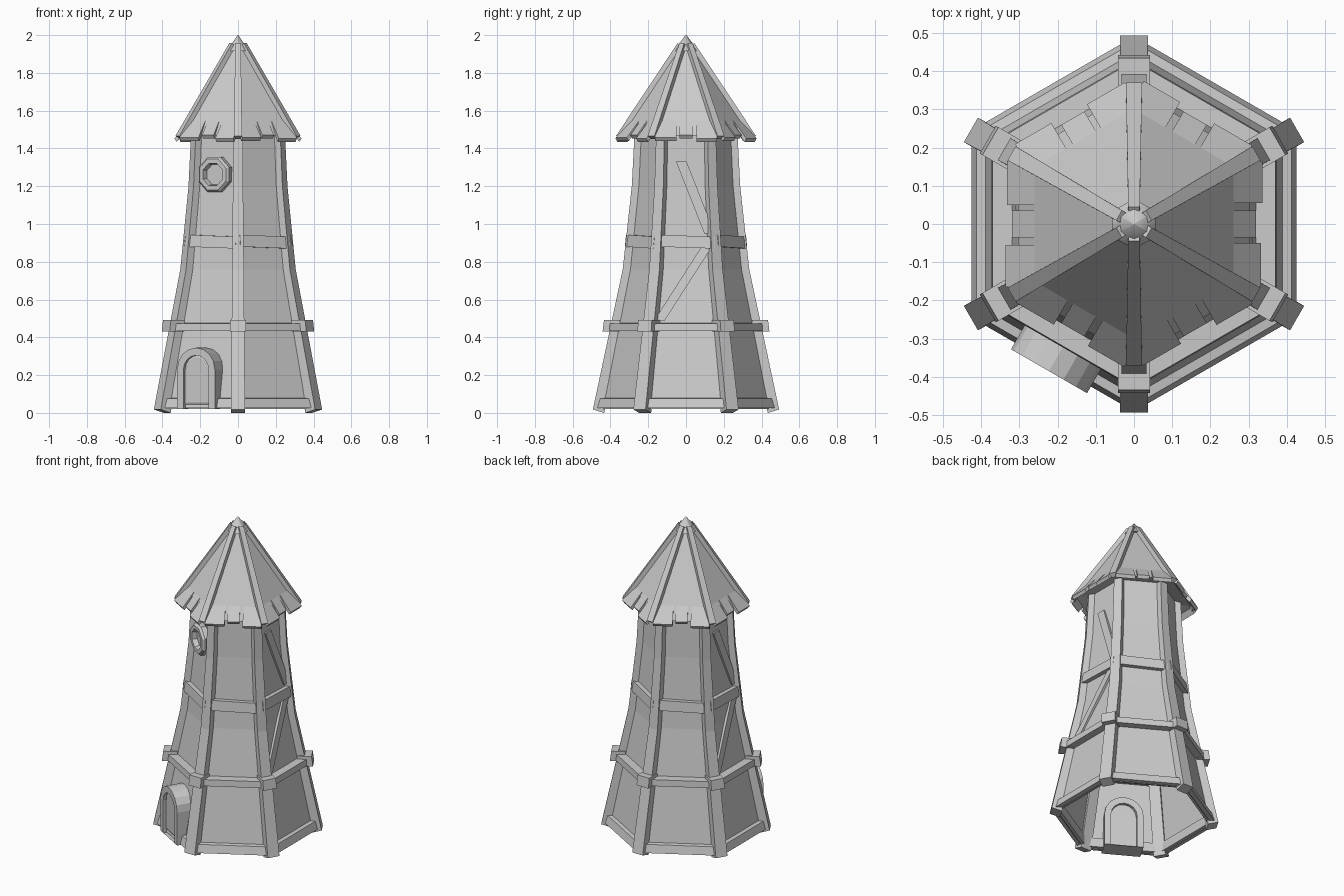
import bpy, bmesh
from math import sin, cos, pi, radians

if "Cube" in bpy.data.objects:
    bpy.data.objects.remove(bpy.data.objects["Cube"])

FACES = [60 * k for k in range(6)]          # wall directions
CORNERS = [30 + 60 * k for k in range(6)]   # corner directions
DOOR_SIDE = 240


def loft(name, ang, loops, caps=True, closed=False, smooth=False):
    """Skin loops of (sideways, outward, up) points, seen from direction ang."""
    c, s = cos(radians(ang)), sin(radians(ang))
    bm = bmesh.new()
    rows = [[bm.verts.new((c * n - s * t, s * n + c * t, z)) for t, n, z in lp] for lp in loops]
    pairs = list(zip(rows, rows[1:]))
    if closed:
        pairs.append((rows[-1], rows[0]))
    for a, b in pairs:
        m = len(a)
        for i in range(m):
            j = (i + 1) % m
            bm.faces.new((a[i], a[j], b[j], b[i]))
    if caps and not closed:
        bm.faces.new(rows[0])
        bm.faces.new(rows[-1])
    bmesh.ops.recalc_face_normals(bm, faces=bm.faces)
    for f in bm.faces:
        f.smooth = smooth
    me = bpy.data.meshes.new(name)
    bm.to_mesh(me)
    bm.free()
    ob = bpy.data.objects.new(name, me)
    bpy.context.collection.objects.link(ob)
    return ob


def bar(name, ang, t0, t1, profile):
    """Straight bar along a wall with an (outward, up) cross-section."""
    return loft(name, ang, [[(t, n, z) for n, z in profile] for t in (t0, t1)])


def ring(r, z):
    return [(r * sin(radians(a)), r * cos(radians(a)), z) for a in CORNERS]


# tower wall: open hexagonal shell
WALL = [(.46, .02), (.312, .76), (.265, 1.2), (.25, 1.5)]
loft("wall", 0, [ring(r, z) for r, z in WALL], caps=False)


def wall_n(z):
    for (r0, z0), (r1, z1) in zip(WALL, WALL[1:]):
        if z <= z1:
            return .866 * (r0 + (r1 - r0) * (z - z0) / (z1 - z0))
    return .866 * WALL[-1][0]


# corner posts, belt blocks and roof ridges
POST = [(.493, .018, .037), (.335, .76, .031), (.287, 1.2, .027), (.272, 1.49, .025)]
for a in CORNERS:
    loops = []
    for r, z, w in POST:
        d = .018 if z < .1 else 0
        loops.append([(-w, r - .06, z - d), (w, r - .06, z - d), (w, r, z), (-w, r, z)])
    loft("corner_post", a, loops)
    loft("belt_block", a, [[(-.042, .35, z), (.042, .35, z), (.042, n, z), (-.042, n, z)]
                           for n, z in ((.442, .43), (.434, .493))])
    loft("roof_ridge", a, [
        [(-.021, .345, 1.45), (.021, .345, 1.45), (.021, .37, 1.467), (-.021, .37, 1.467)],
        [(-.015, .02, 1.94), (.015, .02, 1.94), (.015, .045, 1.957), (-.015, .045, 1.957)]])

# skirting, belt, and upper band on each wall
for a in FACES:
    bar("skirting", a, -.215, .215, [(.38, .025), (.425, .025), (.412, .075), (.375, .08)])
    bar("belt", a, -.19, .19, [(.31, .433), (.373, .433), (.37, .473), (.31, .475)])
    loft("upper_band", a, [
        [(-.15, .24, .88), (-.15, .287, .88), (-.15, .28, .943), (-.15, .24, .943)],
        [(.15, .24, .87), (.15, .287, .87), (.15, .28, .933), (.15, .24, .933)]])

# diagonal braces on the two side walls
for a in (0, 180):
    for (t0, z0), (t1, z1) in (((-.025, 1.33), (.125, .95)), ((-.14, .49), (.11, .88))):
        lps = []
        for t, z in ((t0, z0), (t1, z1)):
            n = wall_n(z)
            lps.append([(t - .028, n - .02, z), (t + .028, n - .02, z),
                        (t + .028, n + .01, z), (t - .028, n + .01, z)])
        loft("brace", a, lps)

# roof panels with a ragged, slightly flared shingle edge
loft("roof", 0, [ring(.35, 1.468), ring(.02, 1.96)], caps=False)
loft("roof_underside", 0, [ring(.35, 1.468), ring(.24, 1.49)], caps=False)
SHINGLES = [(-.165, -.05, .333), (-.035, .035, .32), (.055, .165, .337)]
for a in FACES:
    for t0, t1, n in SHINGLES:
        z = 1.47 - (n - .32)
        bar("shingle", a, t0, t1, [(.26, 1.545), (.26, 1.515), (n - .012, z - .018), (n, z)])

# finial
loft("finial", 0, [ring(.066, 1.915), ring(.06, 1.925), ring(.002, 2.0)], smooth=True)
bpy.context.view_layer.objects.active = bpy.data.objects["finial"]
bpy.data.objects["finial"].select_set(True)
bpy.ops.object.shade_smooth_by_angle(angle=radians(65))


def arch(w, top, n, z0=.02):
    pts = [(w, n, z0)]
    pts += [(w * cos(pi * i / 8), n, top - w + w * sin(pi * i / 8)) for i in range(9)]
    return pts + [(-w, n, z0)]


# arched doorway: frame and recessed door
loft("door_frame", DOOR_SIDE, [arch(.115, .345, .33), arch(.115, .345, .445),
                               arch(.077, .305, .445), arch(.077, .305, .33)], closed=True)
loft("door", DOOR_SIDE, [arch(.08, .308, .36), arch(.08, .308, .425, .045),
                         arch(.066, .294, .43, .055)])


def octagon(r, n):
    return [(r * cos(pi * (i + .5) / 4), n, 1.262 + r * sin(pi * (i + .5) / 4)) for i in range(8)]


# octagonal window
loft("window_frame", DOOR_SIDE, [octagon(.1, .2), octagon(.1, .255), octagon(.088, .268),
                                 octagon(.064, .268), octagon(.056, .24), octagon(.056, .2)], closed=True)
loft("window_pane", DOOR_SIDE, [octagon(.06, .2), octagon(.06, .238)])
